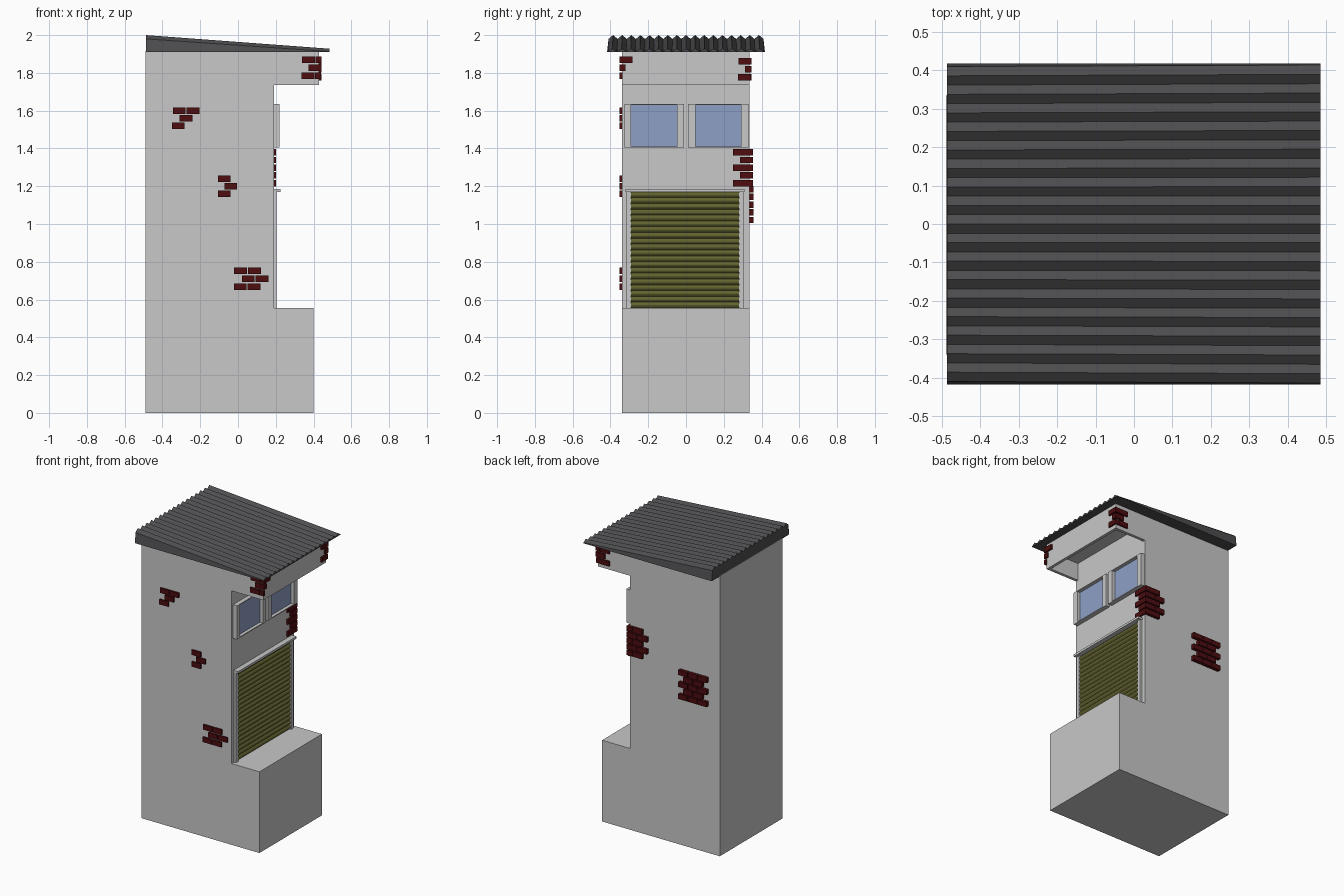
import bpy, bmesh, math

if "Cube" in bpy.data.objects:
    bpy.data.objects.remove(bpy.data.objects["Cube"])


def material(name, rgb):
    m = bpy.data.materials.new(name)
    m.diffuse_color = (*rgb, 1)
    m.use_nodes = True
    m.node_tree.nodes["Principled BSDF"].inputs["Base Color"].default_value = m.diffuse_color
    return m


PLASTER = material("plaster_grey", (0.58, 0.58, 0.58))
BRICK = material("brick_red", (0.075, 0.004, 0.005))
OLIVE = material("shutter_olive", (0.125, 0.125, 0.03))
ROOF = material("roof_charcoal", (0.075, 0.075, 0.08))
GLASS = material("window_blue", (0.27, 0.35, 0.56))


def finish(name, bm, mat):
    bmesh.ops.recalc_face_normals(bm, faces=bm.faces[:])
    me = bpy.data.meshes.new(name)
    bm.to_mesh(me)
    bm.free()
    me.materials.append(mat)
    ob = bpy.data.objects.new(name, me)
    bpy.context.collection.objects.link(ob)
    return ob


def boxes(name, mat, items):
    """One object made of boxes given as (x0, x1, y0, y1, z0, z1)."""
    bm = bmesh.new()
    for x0, x1, y0, y1, z0, z1 in items:
        verts = bmesh.ops.create_cube(bm, size=1)["verts"]
        for v in verts:
            v.co.x = x1 if v.co.x > 0 else x0
            v.co.y = y1 if v.co.y > 0 else y0
            v.co.z = z1 if v.co.z > 0 else z0
    return finish(name, bm, mat)


def extrude_xz(name, mat, pts, y0, y1):
    """Closed x/z profile swept along y."""
    bm = bmesh.new()
    face = bm.faces.new([bm.verts.new((x, y0, z)) for x, z in pts])
    new = bmesh.ops.extrude_face_region(bm, geom=[face])["geom"]
    for v in new:
        if isinstance(v, bmesh.types.BMVert):
            v.co.y = y1
    return finish(name, bm, mat)


YL, YR = -0.34, 0.335   # side walls
WX = 0.19               # recessed front wall

# Main body with the projecting counter base
extrude_xz("body", PLASTER,
           [(-0.49, 0), (0.40, 0), (0.40, 0.555), (WX, 0.555), (WX, 1.915), (-0.49, 1.915)],
           YL, YR)

# Hollow overhang above the windows, open at the bottom
boxes("overhang", PLASTER, [
    (0.41, 0.43, YL, YR, 1.735, 1.915),
    (WX, 0.41, YL, YL + 0.02, 1.735, 1.915),
    (WX, 0.41, YR - 0.02, YR, 1.735, 1.915),
    (WX, 0.41, YL + 0.02, YR - 0.02, 1.855, 1.915)])

# Corrugated wedge roof
bm = bmesh.new()
TEETH = 17
rows = []
for i in range(2 * TEETH + 1):
    t = i / (2 * TEETH) * 2 - 1
    peak = i % 2
    rows.append([bm.verts.new(c) for c in (
        (-0.487, 0.418 * t, 1.91), (0.485, 0.418 * t, 1.91),
        (0.485, 0.414 * t, 1.928 if peak else 1.913),
        (-0.487, 0.410 * t, 2.0 if peak else 1.98))])
for a, b in zip(rows, rows[1:]):
    for k in range(4):
        n = (k + 1) % 4
        bm.faces.new((a[k], a[n], b[n], b[k]))
bm.faces.new(rows[0])
bm.faces.new(rows[-1])
finish("roof", bm, ROOF)

# Roller shutter made of half-round slats
SLATS, STEPS = 20, 5
prof = [(WX - 0.01, 0.555)]
for i in range(SLATS * STEPS + 1):
    prof.append((WX + 0.002 + 0.010 * abs(math.sin(math.pi * i / STEPS)),
                 0.555 + 0.615 * i / (SLATS * STEPS)))
prof.append((WX - 0.01, 1.17))
shutter = extrude_xz("shutter", OLIVE, prof, -0.29, 0.28)

# Shutter jambs and lintel
boxes("shutter_frame", PLASTER, [
    (WX, 0.205, -0.315, -0.29, 0.555, 1.17),
    (WX, 0.205, 0.28, 0.305, 0.555, 1.17),
    (WX, 0.225, -0.32, 0.31, 1.17, 1.185)])

# Two windows: frame bars and a glass pane each
for side, y0, y1, g0, g1 in (("left", -0.325, -0.01, -0.29, -0.047),
                             ("right", 0.01, 0.33, 0.05, 0.29)):
    boxes(side + "_window_frame", PLASTER, [
        (WX, 0.22, y0, g0, 1.405, 1.635),
        (WX, 0.22, g1, y1, 1.405, 1.635),
        (WX, 0.22, g0, g1, 1.405, 1.411),
        (WX, 0.22, g0, g1, 1.629, 1.635)])
    boxes(side + "_window_glass", GLASS, [(WX, 0.198, g0, g1, 1.411, 1.629)])

# Exposed bricks
BW, BH = 0.068, 0.034


def front_bricks(name, spots):
    boxes(name, BRICK, [(x, x + BW, -0.351, YL + 0.01, z - BH / 2, z + BH / 2)
                        for x, z in spots])


front_bricks("bricks_front_upper", [(-0.345, 1.60), (-0.273, 1.60), (-0.31, 1.56), (-0.35, 1.52)])
front_bricks("bricks_front_middle", [(-0.107, 1.24), (-0.072, 1.20), (-0.107, 1.16)])
front_bricks("bricks_front_lower", [(-0.02, 0.753), (0.054, 0.753), (0.02, 0.71),
                                    (0.093, 0.71), (-0.022, 0.667), (0.05, 0.667)])


# Bricks wrapping the two top corners of the overhang
def z_span(z):
    return z - BH / 2, z + BH / 2


boxes("bricks_top_corner_left", BRICK, [
    (0.34, 0.408, -0.351, -0.33, *z_span(1.87)),
    (0.411, 0.442, -0.351, -0.283, *z_span(1.87)),
    (0.374, 0.442, -0.351, -0.32, *z_span(1.828)),
    (0.336, 0.404, -0.351, -0.33, *z_span(1.785)),
    (0.407, 0.440, -0.351, -0.335, *z_span(1.785))])
boxes("bricks_top_corner_right", BRICK, [
    (0.41, 0.441, 0.278, 0.346, *z_span(1.862)),
    (0.373, 0.441, 0.312, 0.346, *z_span(1.82)),
    (0.41, 0.441, 0.275, 0.343, *z_span(1.778)),
    (0.34, 0.407, 0.32, 0.346, *z_span(1.862)),
    (0.34, 0.407, 0.32, 0.346, *z_span(1.778))])

# Bricks wrapping the wall corner under the right window
corner = []
for r in range(5):
    z = z_span(1.38 - 0.041 * r)
    shift = 0.035 * (r % 2)
    corner.append((0.16 - shift, 0.202, 0.25 + shift, 0.355, *z))
    corner.append((0.085 - shift, 0.157 - shift, 0.32, 0.355, *z))
boxes("bricks_wall_corner", BRICK, corner)

# Brick patch on the back side wall
patch = []
for r in range(5):
    z = z_span(1.185 - 0.041 * r)
    shift = 0.035 * (r % 2)
    for c in range(3 - r % 2):
        x = -0.405 + shift + 0.073 * c
        patch.append((x, x + BW, 0.32, 0.358, *z))
boxes("bricks_back_patch", BRICK, patch)
